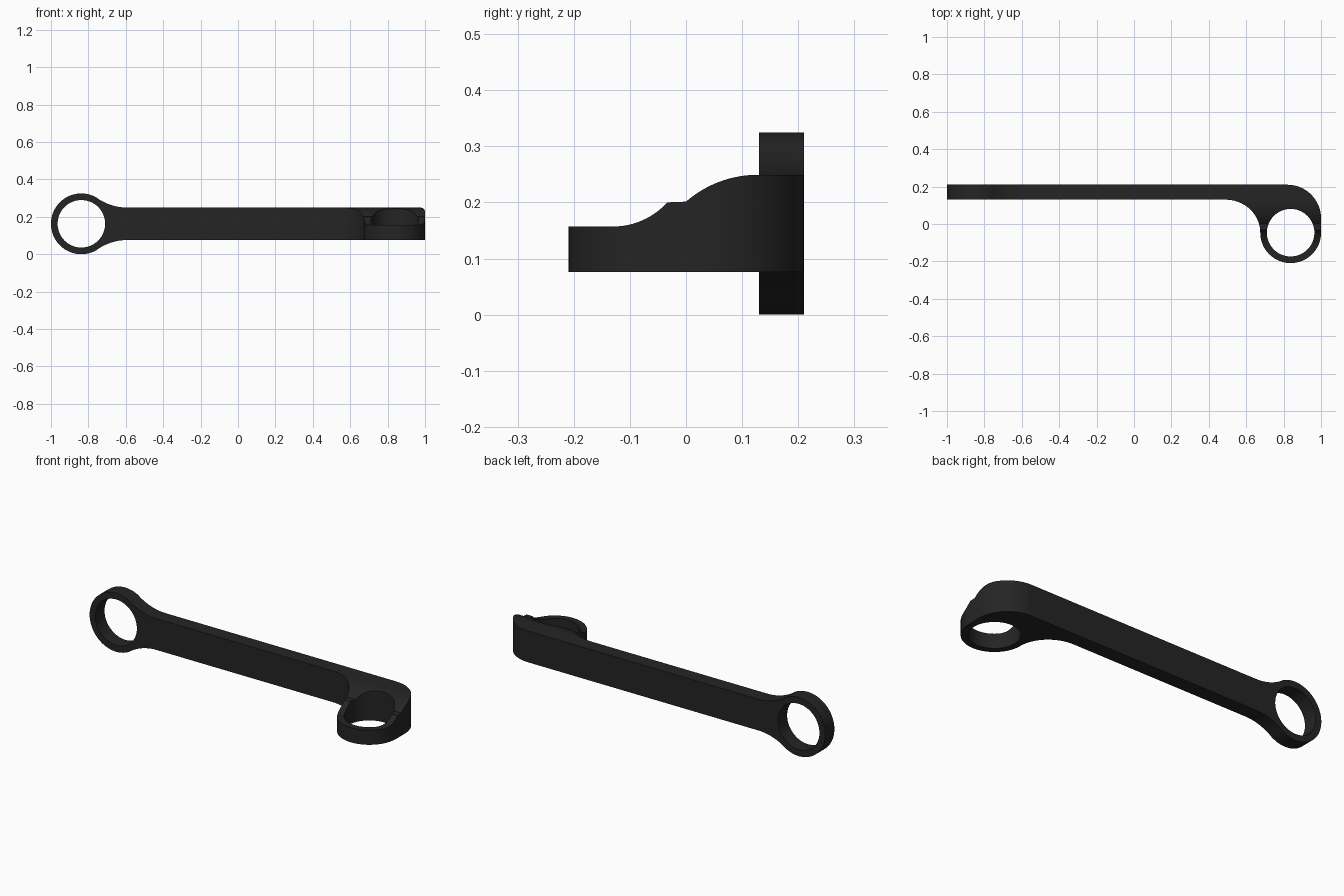
import bpy, bmesh, math

if "Cube" in bpy.data.objects:
    bpy.data.objects.remove(bpy.data.objects["Cube"])

dark = bpy.data.materials.new("charcoal black")
dark.diffuse_color = (0.018, 0.018, 0.018, 1)
dark.use_nodes = True
dark.node_tree.nodes["Principled BSDF"].inputs["Base Color"].default_value = dark.diffuse_color


def arc(cx, cy, rx, ry, a0, a1, n):
    """Points along an elliptical arc, angles in degrees."""
    angles = [math.radians(a0 + (a1 - a0) * i / n) for i in range(n + 1)]
    return [(cx + rx * math.cos(a), cy + ry * math.sin(a)) for a in angles]


def prism(name, points, axis, lo, hi):
    """Extrude a closed 2D outline along x, y or z."""
    place = {"x": lambda p, d: (d, p[0], p[1]),
             "y": lambda p, d: (p[0], d, p[1]),
             "z": lambda p, d: (p[0], p[1], d)}[axis]
    bm = bmesh.new()
    a = [bm.verts.new(place(p, lo)) for p in points]
    b = [bm.verts.new(place(p, hi)) for p in points]
    bm.faces.new(a)
    bm.faces.new(b[::-1])
    n = len(points)
    for i in range(n):
        j = (i + 1) % n
        bm.faces.new((a[i], b[i], b[j], a[j]))
    bmesh.ops.recalc_face_normals(bm, faces=bm.faces)
    mesh = bpy.data.meshes.new(name)
    bm.to_mesh(mesh)
    bm.free()
    mesh.materials.append(dark)
    ob = bpy.data.objects.new(name, mesh)
    bpy.context.collection.objects.link(ob)
    return ob


def combine(target, cutter, operation):
    mod = target.modifiers.new("cut", "BOOLEAN")
    mod.operation, mod.solver, mod.object = operation, "EXACT", cutter
    bpy.context.view_layer.objects.active = target
    bpy.ops.object.modifier_apply(modifier=mod.name)
    bpy.data.objects.remove(cutter)


R, HOLE, MID = 0.1625, 0.127, 0.1625      # ring radii and bar centre height
LX, RX, RY = -0.8375, 0.8375, -0.0465     # ring centres

# Plan outline: thin bar, outer corner, right ring, inner fillet
plan = [(-1.1, 0.21)]
plan += arc(0.82, 0.03, 0.18, 0.18, 90, 0, 24)
plan += arc(RX, RY, R, R, 0, -180, 48)
plan += arc(0.49, RY, RX - R - 0.49, 0.13 - RY, 0, 90, 24)[1:]
plan += [(-1.1, 0.13)]
arm = prism("connecting_arm", plan, "z", -0.2, 0.6)

# Front outline: left ring blending into the bar through tangent fillets
half, fx, fr = 0.0865, -0.59, 0.285
fz = half + fr
touch = math.degrees(math.atan2(fz, fx - LX))
upper = arc(fx, fz, fr, fr, 270, 180 + touch, 16)
ring = arc(LX, 0, R, R, touch, 360 - touch, 64)
front = [(1.2, half)] + upper + ring[1:-1]
front += [(x, -z) for x, z in reversed(upper)] + [(1.2, -half)]
front = [(x, z + MID) for x, z in front]
combine(arm, prism("front_outline", front, "y", -0.5, 0.5), "INTERSECT")

# S-curved slope from the bar down to the lower right ring
slope = [(-0.4, 0.157), (-0.13, 0.157)]
slope += arc(-0.13, 0.287, 0.13, 0.13, -90, -42, 12)[1:]
slope += arc(0.128, 0.0542, 0.195, 0.195, 131, 91, 14)
slope += [(0.125, 0.6), (-0.4, 0.6)]
combine(arm, prism("slope_cutter", slope, "x", 0.4, 1.3), "DIFFERENCE")

# Bores of both rings
combine(arm, prism("left_bore", arc(LX, MID, HOLE, HOLE, 0, 355, 71), "y", -0.5, 0.5), "DIFFERENCE")
combine(arm, prism("right_bore", arc(RX, RY, HOLE, HOLE, 0, 355, 71), "z", -0.5, 0.8), "DIFFERENCE")

bpy.ops.object.select_all(action="DESELECT")
arm.select_set(True)
bpy.context.view_layer.objects.active = arm
bpy.ops.object.shade_smooth_by_angle(angle=math.radians(30))
